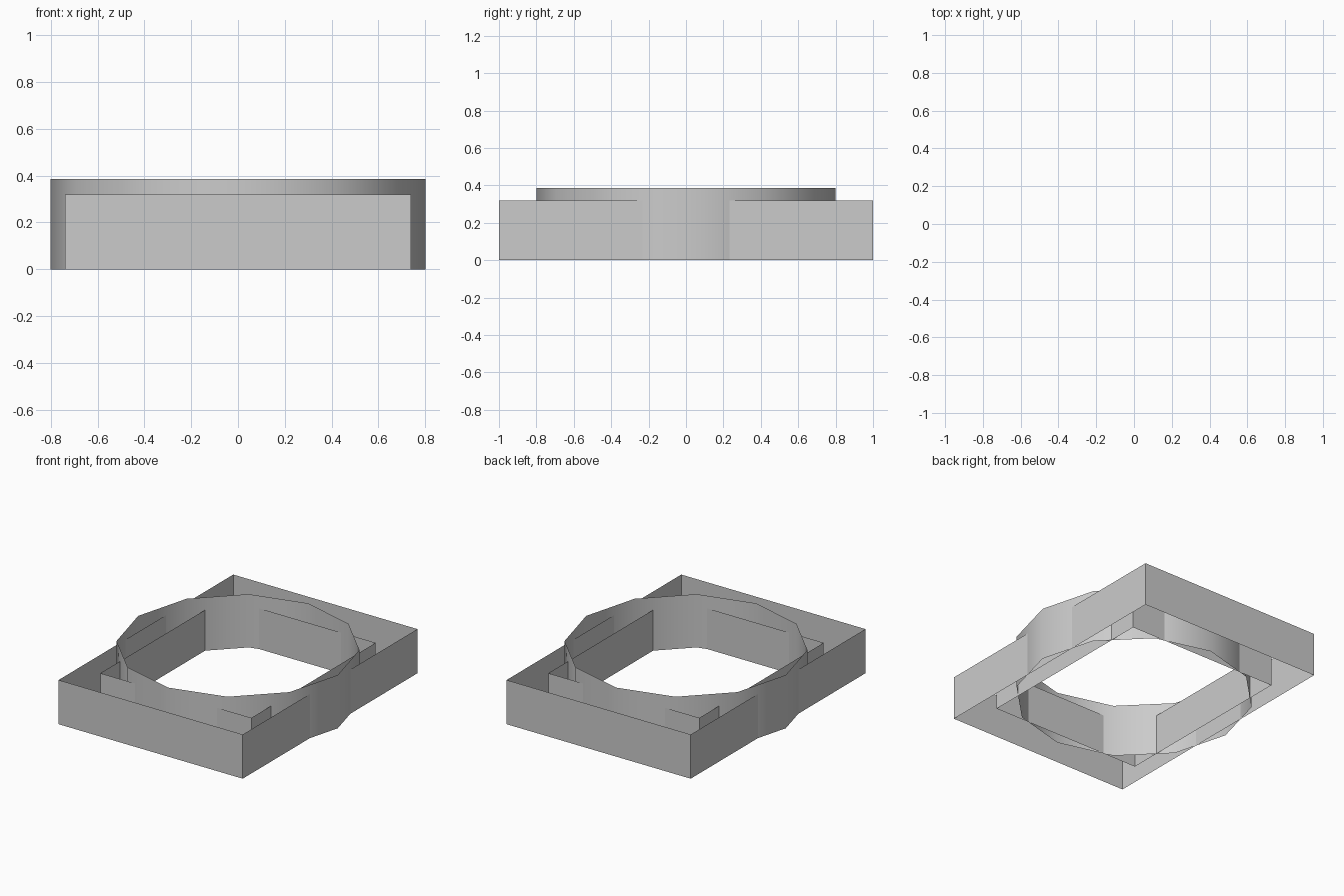
import bpy, bmesh
from math import cos, sin, tau

if "Cube" in bpy.data.objects:
    bpy.data.objects.remove(bpy.data.objects["Cube"])


def wall(name, outline, height, smooth=False):
    """Closed loop of thin upright wall panels, open at top and bottom."""
    bm = bmesh.new()
    verts = [bm.verts.new((x, y, 0)) for x, y in outline]
    edges = [bm.edges.new((v, verts[(i + 1) % len(verts)])) for i, v in enumerate(verts)]
    new = bmesh.ops.extrude_edge_only(bm, edges=edges)["geom"]
    top = [g for g in new if isinstance(g, bmesh.types.BMVert)]
    bmesh.ops.translate(bm, verts=top, vec=(0, 0, height))
    bmesh.ops.recalc_face_normals(bm, faces=bm.faces)
    for face in bm.faces:
        face.smooth = smooth
    mesh = bpy.data.meshes.new(name)
    bm.to_mesh(mesh)
    bm.free()
    obj = bpy.data.objects.new(name, mesh)
    bpy.context.collection.objects.link(obj)
    return obj


def rectangle(hx, hy):
    return [(-hx, -hy), (hx, -hy), (hx, hy), (-hx, hy)]


# Outer and inner rectangular walls
wall("outer_wall", rectangle(0.738, 1.0), 0.32)
wall("inner_wall", rectangle(0.605, 0.712), 0.295)

# Twelve-sided ring wall crossing both rectangles
ring = [(0.8 * cos(tau * i / 12), 0.8 * sin(tau * i / 12)) for i in range(12)]
wall("ring_wall", ring, 0.386, smooth=True)
